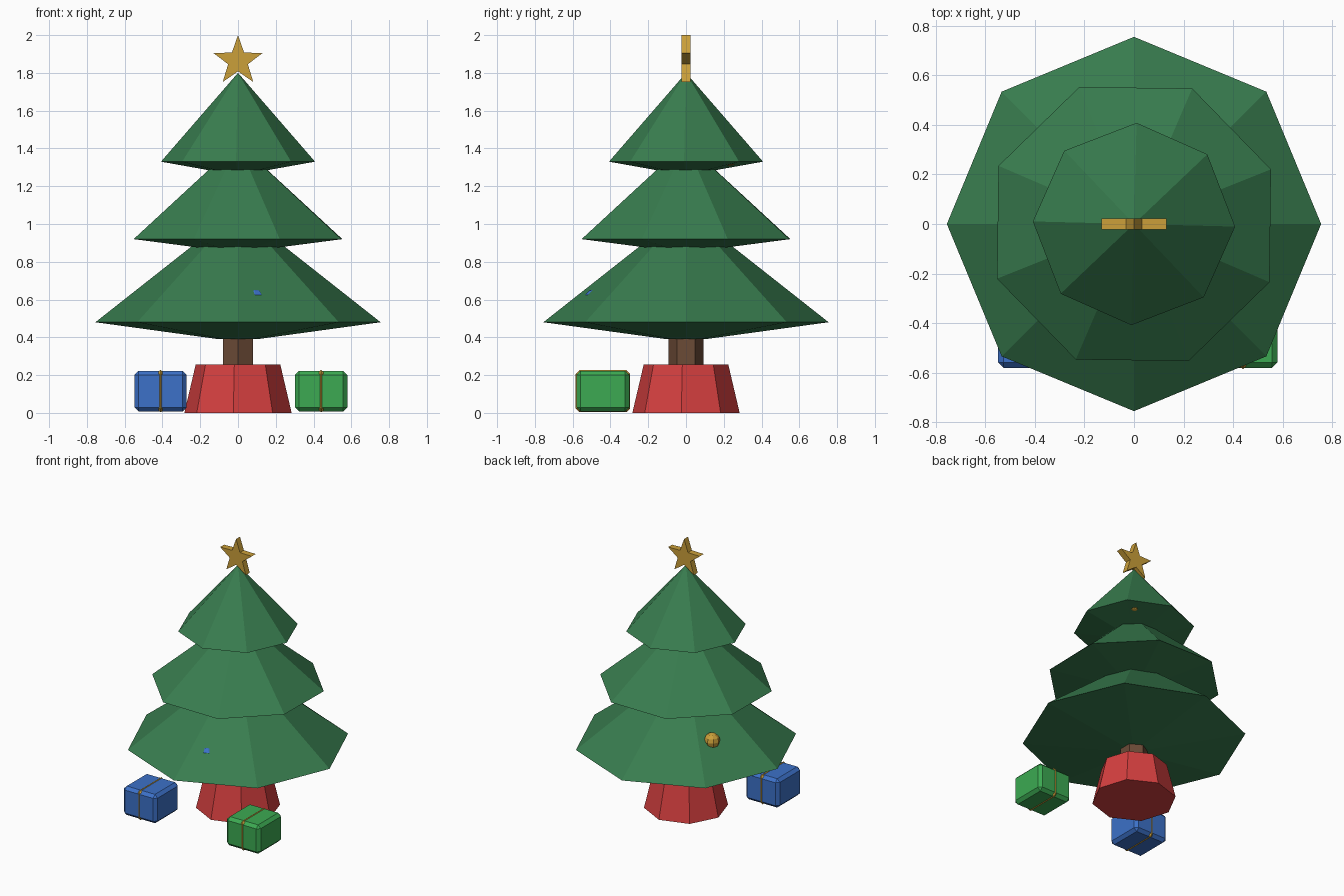
import bpy, bmesh, math
from mathutils import Matrix, Vector

old = bpy.data.objects.get("Cube")
if old:
    bpy.data.objects.remove(old, do_unlink=True)


def material(name, rgb):
    m = bpy.data.materials.new(name)
    m.use_nodes = True
    m.diffuse_color = (*rgb, 1)
    m.node_tree.nodes["Principled BSDF"].inputs["Base Color"].default_value = (*rgb, 1)
    return m


PINE = material("pine green", (0.04, 0.205, 0.078))
GOLD = material("gold", (0.6, 0.35, 0.042))
RED = material("pot red", (0.66, 0.05, 0.05))
BLUE = material("blue", (0.045, 0.165, 0.58))
LIME = material("gift green", (0.045, 0.4, 0.084))
BARK = material("bark brown", (0.147, 0.069, 0.037))


def finish(name, bm, mat):
    bmesh.ops.remove_doubles(bm, verts=bm.verts, dist=1e-5)
    bmesh.ops.recalc_face_normals(bm, faces=bm.faces)
    mesh = bpy.data.meshes.new(name)
    bm.to_mesh(mesh)
    bm.free()
    mesh.materials.append(mat)
    ob = bpy.data.objects.new(name, mesh)
    bpy.context.collection.objects.link(ob)
    return ob


def lathe(name, profile, sides, turn, mat):
    """Faceted solid from (radius, z) rings; a zero radius closes to a point."""
    bm = bmesh.new()
    rings = []
    for r, z in profile:
        angles = [turn + math.tau * i / sides for i in range(sides)]
        rings.append([bm.verts.new((r * math.cos(a), r * math.sin(a), z)) for a in angles])
    for low, high in zip(rings, rings[1:]):
        for i in range(sides):
            j = (i + 1) % sides
            bm.faces.new((low[i], low[j], high[j], high[i]))
    bm.faces.new(rings[0])
    if profile[-1][0] > 0:
        bm.faces.new(rings[-1])
    else:
        bmesh.ops.dissolve_degenerate(bm, edges=bm.edges, dist=1e-5)
    return finish(name, bm, mat)


def box(name, centre, size, mat, bevel=0):
    bm = bmesh.new()
    bmesh.ops.create_cube(bm, size=1, matrix=Matrix.Translation(centre) @ Matrix.Diagonal((*size, 1)))
    if bevel:
        bmesh.ops.bevel(bm, geom=bm.edges[:], offset=bevel, segments=1, affect='EDGES')
    return finish(name, bm, mat)


def ornament(name, centre, mat, radius=0.055):
    bm = bmesh.new()
    bmesh.ops.create_uvsphere(bm, u_segments=8, v_segments=6, radius=radius,
                              matrix=Matrix.Translation(centre))
    return finish(name, bm, mat)


# Pot and trunk
lathe("pot", [(0.285, 0), (0.225, 0.255)], 8, math.radians(-5), RED)
lathe("trunk", [(0.093, 0.2), (0.093, 0.5)], 6, math.pi / 2, BARK)

# Foliage: name, rim radius, rim height, underside height, tip height
tiers = [("lower", 0.755, 0.48, 0.39, 1.075),
         ("middle", 0.595, 0.92, 0.86, 1.43),
         ("upper", 0.408, 1.33, 1.275, 1.8)]
for i, (label, rim, z, under, tip) in enumerate(tiers):
    lathe(label + "_foliage", [(0.1, under), (rim, z), (0, tip)], 8, i * 0.38, PINE)

# Star on top
bm = bmesh.new()
points = []
for i in range(10):
    r = 0.055 if i % 2 else 0.137
    a = math.pi / 2 + i * math.pi / 5
    points.append(bm.verts.new((r * math.cos(a), -0.023, 1.863 + r * math.sin(a))))
face = bm.faces.new(points)
extruded = bmesh.ops.extrude_face_region(bm, geom=[face], use_keep_orig=True)
bmesh.ops.translate(bm, vec=Vector((0, 0.046, 0)),
                    verts=[v for v in extruded["geom"] if isinstance(v, bmesh.types.BMVert)])
finish("star", bm, GOLD)

# Ornaments on the foliage
ornament("front_ornament", (0.09, -0.485, 0.6), BLUE)
ornament("back_ornament", (-0.39, 0.25, 0.69), GOLD)
ornament("upper_ornament", (0.19, 0.23, 1.352), GOLD, 0.045)

# Presents, each with one ribbon band running front to back
for label, x, mat in (("blue", -0.41, BLUE), ("green", 0.44, LIME)):
    box(label + "_present", (x, -0.44, 0.115), (0.277, 0.28, 0.215), mat, 0.022)
    box(label + "_present_ribbon", (x, -0.44, 0.115), (0.043, 0.288, 0.223), GOLD, 0.02)
